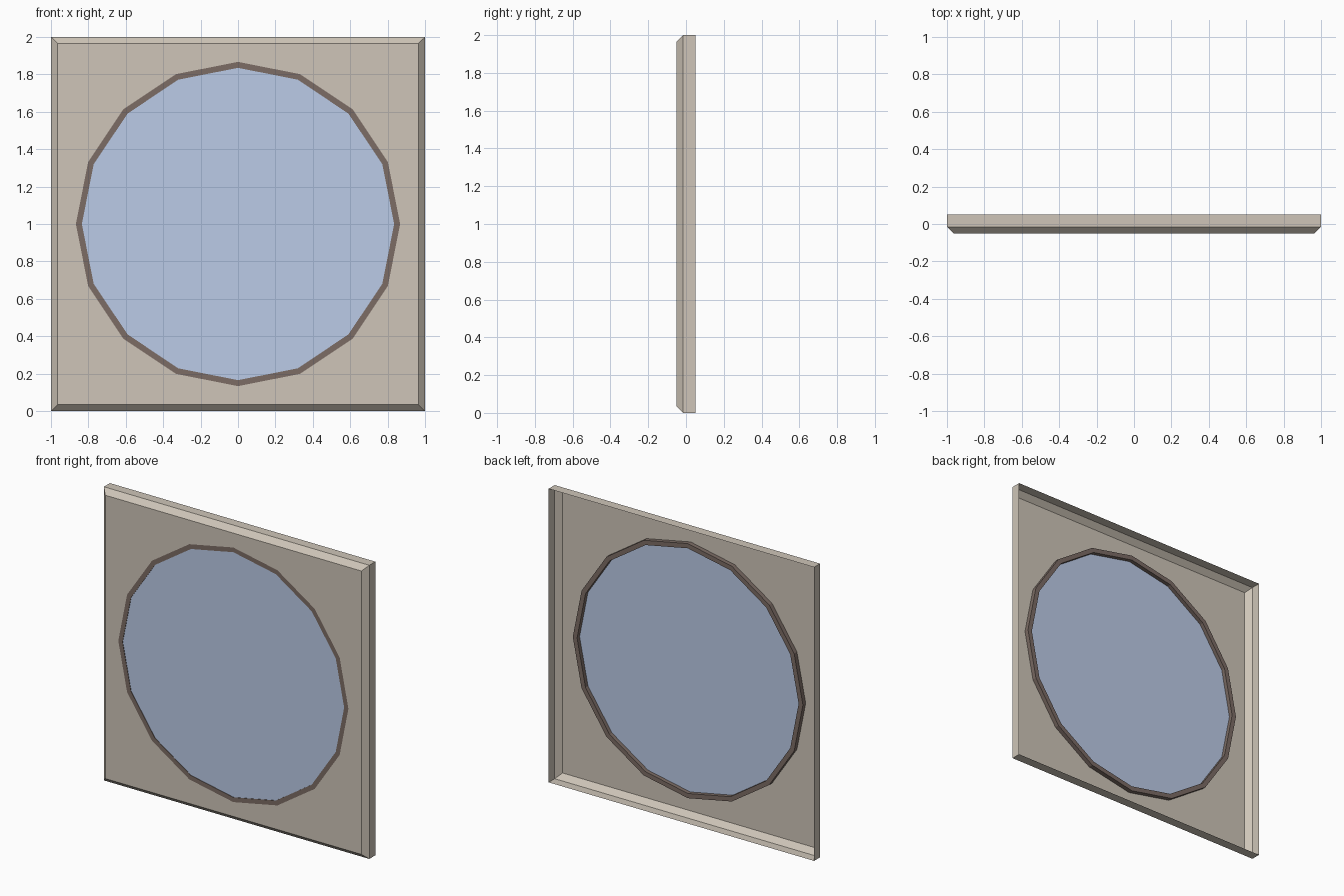
import bpy, bmesh
from math import sin, cos, pi

if "Cube" in bpy.data.objects:
    bpy.data.objects.remove(bpy.data.objects["Cube"])

SIDES = 16
FRONT, SHOULDER, BACK = -0.05, -0.015, 0.05
R_OUT, R_IN, CZ = 0.867, 0.835, 1.0


def material(name, rgb):
    m = bpy.data.materials.new(name)
    m.diffuse_color = (*rgb, 1)
    m.use_nodes = True
    m.node_tree.nodes["Principled BSDF"].inputs["Base Color"].default_value = m.diffuse_color
    return m


def circle(r, y):
    return [(r * cos(2 * pi * i / SIDES), y, CZ + r * sin(2 * pi * i / SIDES)) for i in range(SIDES)]


def square(h, y):
    # rays at the circle's angles, pushed out to a square outline
    pts = []
    for i in range(SIDES):
        c, s = cos(2 * pi * i / SIDES), sin(2 * pi * i / SIDES)
        k = h / max(abs(c), abs(s))
        pts.append((c * k, y, CZ + s * k))
    return pts


def loft(name, loops, mat, closed=False, cap=False):
    bm = bmesh.new()
    rows = [[bm.verts.new(p) for p in loop] for loop in loops]
    pairs = list(zip(rows, rows[1:])) + ([(rows[-1], rows[0])] if closed else [])
    for a, b in pairs:
        for i in range(SIDES):
            j = (i + 1) % SIDES
            bm.faces.new((a[i], b[i], b[j], a[j]))
    if cap:
        bm.faces.new(rows[0])
    bm.normal_update()
    me = bpy.data.meshes.new(name)
    bm.to_mesh(me)
    bm.free()
    me.materials.append(mat)
    ob = bpy.data.objects.new(name, me)
    bpy.context.collection.objects.link(ob)
    return ob


# Open-backed wall panel: round opening, flat face, chamfer, side walls
loft("wall_panel",
     [circle(R_OUT, FRONT), square(0.965, FRONT), square(1.0, SHOULDER), square(1.0, BACK)],
     material("panel_tan", (0.62, 0.56, 0.48)))

# Window rim with a rectangular section
loft("window_rim",
     [circle(R_IN, FRONT), circle(R_OUT, FRONT), circle(R_OUT, FRONT + 0.03), circle(R_IN, FRONT + 0.03)],
     material("rim_dark", (0.2, 0.15, 0.13)), closed=True)

# Glass pane
loft("window_glass", [circle(R_IN, FRONT + 0.003)],
     material("glass_blue", (0.5, 0.6, 0.8)), cap=True)
